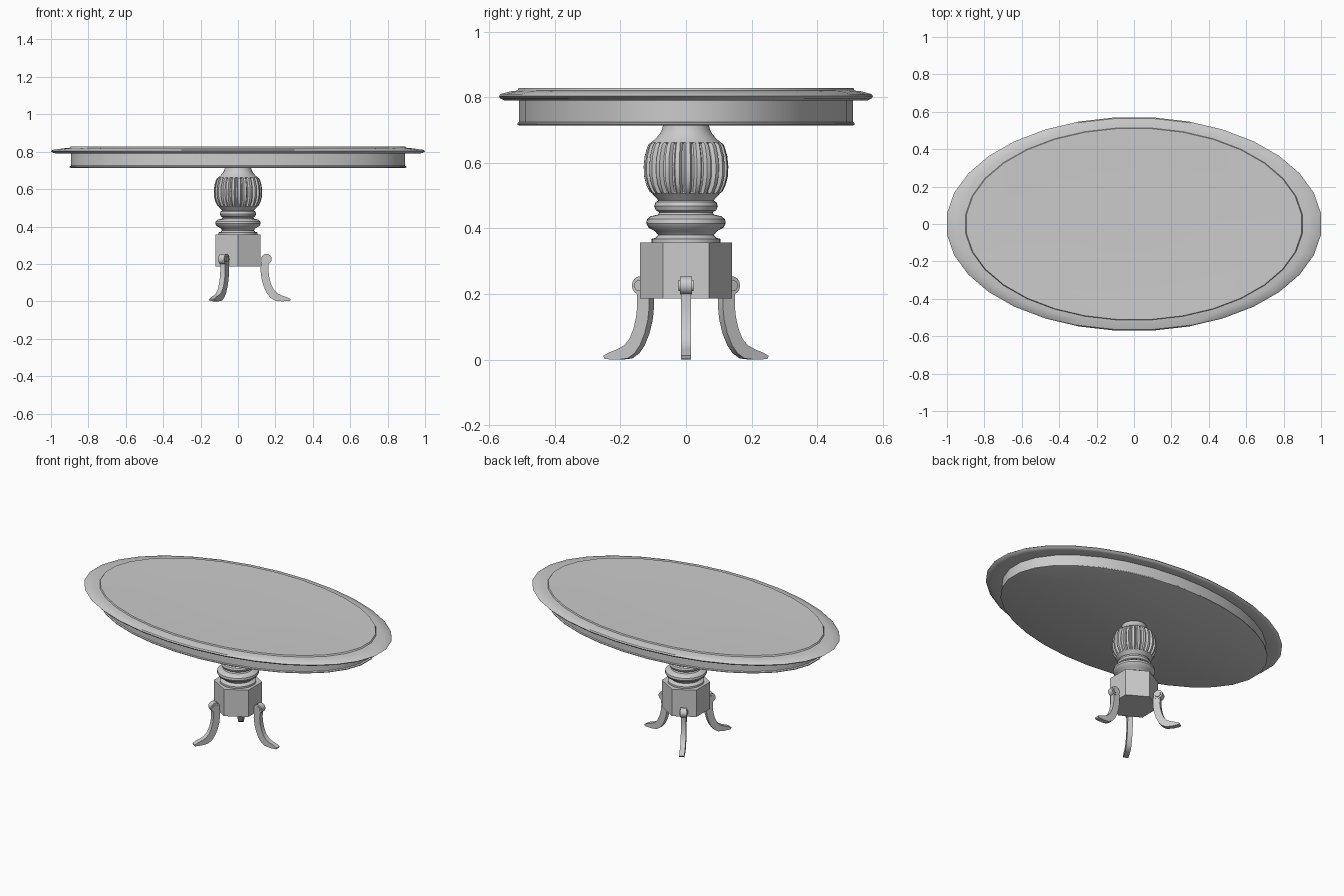
import bpy, bmesh, math
from mathutils import Matrix

cube = bpy.data.objects.get("Cube")
if cube:
    bpy.data.objects.remove(cube, do_unlink=True)

grey = bpy.data.materials.new("plain grey")
grey.use_nodes = True
grey.diffuse_color = (0.6, 0.6, 0.6, 1)
grey.node_tree.nodes["Principled BSDF"].inputs["Base Color"].default_value = grey.diffuse_color


def finish(name, bm, smooth=None):
    bmesh.ops.recalc_face_normals(bm, faces=bm.faces)
    mesh = bpy.data.meshes.new(name)
    bm.to_mesh(mesh)
    bm.free()
    mesh.materials.append(grey)
    ob = bpy.data.objects.new(name, mesh)
    bpy.context.collection.objects.link(ob)
    if smooth:
        bpy.ops.object.select_all(action="DESELECT")
        ob.select_set(True)
        bpy.context.view_layer.objects.active = ob
        bpy.ops.object.shade_smooth_by_angle(angle=math.radians(smooth))
    return ob


def lathe(name, profile, sides, y_scale=1, offset=0.0, smooth=35, ripple=None):
    """Spin (radius, z) points about the z axis, closing both ends."""
    bm = bmesh.new()
    rings = []
    for r, z in profile:
        ring = []
        for i in range(sides):
            a = (i + offset) * math.tau / sides
            rr = r + (ripple(i, z) if ripple else 0)
            ring.append(bm.verts.new((rr * math.cos(a), rr * math.sin(a) * y_scale, z)))
        rings.append(ring)
    for low, high in zip(rings, rings[1:]):
        for i in range(sides):
            j = (i + 1) % sides
            bm.faces.new((low[i], low[j], high[j], high[i]))
    bm.faces.new(rings[0])
    bm.faces.new(rings[-1])
    return finish(name, bm, smooth)


# Oval top: moulded rim, raised border and slightly dished centre
lathe("table_top", [(0.9, 0.79), (0.975, 0.79), (0.995, 0.795), (1.005, 0.803),
                    (0.995, 0.81), (0.94, 0.818), (0.905, 0.82), (0.9, 0.828),
                    (0.88, 0.828), (0.7, 0.824), (0.3, 0.823)],
      32, 0.57, 0.5)

# Apron with a small lip round its lower edge
lathe("apron", [(0.895, 0.713), (0.905, 0.716), (0.905, 0.721), (0.896, 0.725),
                (0.896, 0.792)], 32, 0.57, 0.5)

# Turned rings of the pedestal
lathe("pedestal_rings", [(0.105, 0.355), (0.105, 0.368), (0.092, 0.372), (0.085, 0.38),
                         (0.095, 0.392), (0.114, 0.402), (0.121, 0.415), (0.119, 0.428),
                         (0.108, 0.437), (0.086, 0.442), (0.081, 0.449), (0.092, 0.455),
                         (0.097, 0.468), (0.093, 0.48), (0.084, 0.485), (0.084, 0.5)], 32)


# Bulb carved with upright ribs, narrowing to the neck
def ribs(i, z):
    if not 0.51 < z < 0.66:
        return 0
    return 0.004 if i % 5 < 3 else -0.008


lathe("fluted_bulb", [(0.084, 0.485), (0.095, 0.497), (0.104, 0.507), (0.107, 0.512),
                      (0.118, 0.535), (0.124, 0.56), (0.125, 0.59), (0.122, 0.62),
                      (0.115, 0.645), (0.11, 0.657), (0.106, 0.662), (0.093, 0.673),
                      (0.08, 0.688), (0.073, 0.702), (0.07, 0.715)], 120, ripple=ribs)

# Six-sided block
lathe("hexagonal_block", [(0.14, 0.187), (0.14, 0.357)], 6, offset=0.5, smooth=None)

# Legs: (inner radius, inner z, outer radius, outer z) down the curve
LEG = [(0.13, 0.24, 0.168, 0.24), (0.122, 0.2, 0.164, 0.205), (0.121, 0.16, 0.163, 0.165),
       (0.126, 0.12, 0.167, 0.13), (0.137, 0.08, 0.176, 0.095), (0.153, 0.045, 0.19, 0.064),
       (0.172, 0.02, 0.21, 0.043), (0.197, 0.004, 0.235, 0.031), (0.235, 0.0, 0.262, 0.022),
       (0.278, 0.002, 0.282, 0.012)]
HALF = 0.015

for n, side in enumerate(("left", "back_right", "front_right")):
    turn = Matrix.Rotation(n * math.tau / 3, 4, "Z")
    bm = bmesh.new()
    rows = [[bm.verts.new(p) for p in ((a, -HALF, b), (c, -HALF, d), (c, HALF, d), (a, HALF, b))]
            for a, b, c, d in LEG]
    for up, down in zip(rows, rows[1:]):
        for k in range(4):
            m = (k + 1) % 4
            bm.faces.new((up[k], up[m], down[m], down[k]))
    bm.faces.new(rows[0])
    bm.faces.new(rows[-1])
    bm.transform(turn)
    finish(side + "_leg", bm, 40)

    # Scroll at the head of the leg, with a raised button on each end
    bm = bmesh.new()
    for radius, width in ((0.028, 0.036), (0.017, 0.045)):
        place = Matrix.Translation((0.152, 0, 0.226)) @ Matrix.Rotation(math.pi / 2, 4, "X")
        bmesh.ops.create_cone(bm, cap_ends=True, segments=16, radius1=radius, radius2=radius,
                              depth=width, matrix=place)
    bm.transform(turn)
    finish(side + "_leg_scroll", bm, 40)
